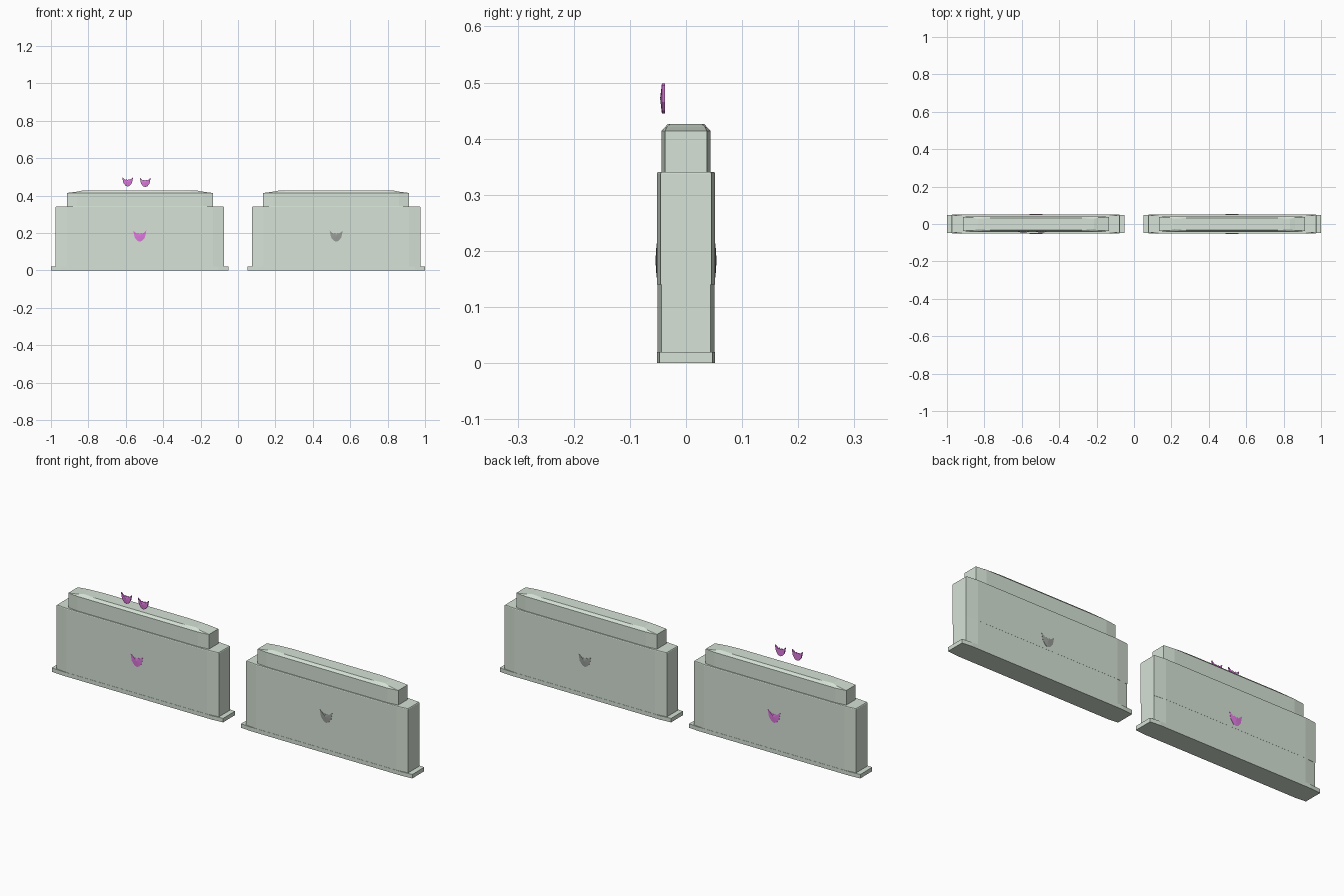
import bpy, bmesh

if "Cube" in bpy.data.objects:
    bpy.data.objects.remove(bpy.data.objects["Cube"])

def mat(name, c):
    m = bpy.data.materials.new(name)
    m.diffuse_color = (*c, 1)
    m.use_nodes = True
    m.node_tree.nodes["Principled BSDF"].inputs["Base Color"].default_value = m.diffuse_color
    return m

stone = mat("pale_green", (0.67, 0.76, 0.67))
magenta = mat("magenta", (0.75, 0.2, 0.75))
dark = mat("dark_grey", (0.33, 0.35, 0.33))

def finish(name, bm, material):
    bmesh.ops.recalc_face_normals(bm, faces=bm.faces)
    me = bpy.data.meshes.new(name)
    bm.to_mesh(me)
    bm.free()
    me.materials.append(material)
    ob = bpy.data.objects.new(name, me)
    bpy.context.collection.objects.link(ob)
    return ob

# Stacked octagonal rings: z, half length, half length of long face, half depth, half depth of end
def loft(name, cx, rings):
    bm = bmesh.new()
    loops = []
    for z, a, b, d, e in rings:
        pts = [(a, -e), (a, e), (b, d), (-b, d), (-a, e), (-a, -e), (-b, -d), (b, -d)]
        loops.append([bm.verts.new((cx + x, y, z)) for x, y in pts])
    for lo, hi in zip(loops, loops[1:]):
        for i in range(8):
            j = (i + 1) % 8
            bm.faces.new((lo[i], lo[j], hi[j], hi[i]))
    bm.faces.new(loops[0])
    bm.faces.new(loops[-1])
    return finish(name, bm, stone)

# Horned shield: outline extruded in y with a raised centre on the outward side
OUTLINE = [(0, -.5), (.2, -.4), (.4, -.1), (.5, .5), (.22, .22), (.12, .3), (0, .2),
           (-.12, .3), (-.22, .22), (-.5, .5), (-.4, -.1), (-.2, -.4)]

def emblem(name, x, z, w, h, y_in, y_out, y_peak, material):
    bm = bmesh.new()
    back = [bm.verts.new((x + u * w, y_in, z + v * h)) for u, v in OUTLINE]
    front = [bm.verts.new((x + u * w, y_out, z + v * h)) for u, v in OUTLINE]
    peak = bm.verts.new((x, y_peak, z))
    n = len(back)
    for i in range(n):
        j = (i + 1) % n
        bm.faces.new((back[i], back[j], front[j], front[i]))
        bm.faces.new((front[i], front[j], peak))
    bm.faces.new(back)
    return finish(name, bm, material)

for side, cx, colour in (("left", -0.527, magenta), ("right", 0.523, dark)):
    # Wall block: foot plate, two body courses, stepped and bevelled cap
    loft(side + "_foot", cx, [(0, .475, .42, .052, .047), (.02, .475, .42, .052, .047)])
    loft(side + "_lower_body", cx, [(.02, .45, .39, .051, .044), (.14, .45, .39, .051, .044)])
    loft(side + "_upper_body", cx, [(.14, .45, .39, .0515, .045), (.338, .45, .39, .0515, .045),
                                    (.341, .448, .388, .050, .044)])
    loft(side + "_cap", cx, [(.34, .39, .335, .044, .037), (.414, .39, .335, .044, .037),
                             (.421, .335, .30, .037, .034), (.426, .31, .24, .033, .028)])
    # Emblems on both long faces
    for face, s in (("front", -1), ("back", 1)):
        emblem(f"{side}_{face}_emblem", cx, .183, .07, .06, s * .045, s * .0525, s * .0545, colour)

# Small floating emblems above the left block
for i, (x, z) in enumerate(((-.592, .473), (-.498, .470))):
    emblem(f"floating_emblem_{i + 1}", x, z, .058, .05, -.037, -.043, -.046, magenta)

# Keep the long axis exactly centred
for ob in bpy.data.objects:
    ob.location.x = 0.002
